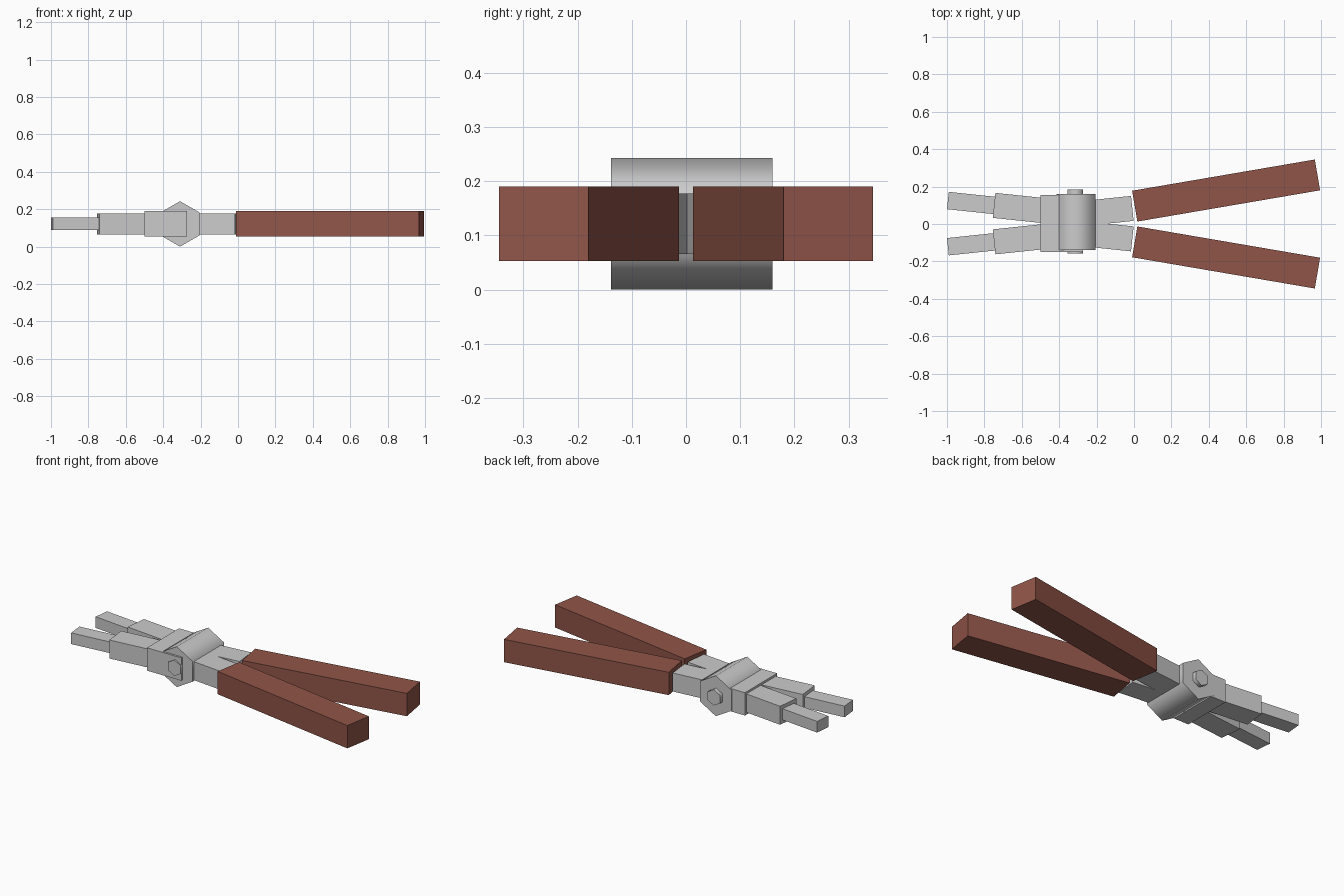
import bpy
import math
from mathutils import Matrix, Vector

if "Cube" in bpy.data.objects:
    bpy.data.objects.remove(bpy.data.objects["Cube"])

ZC = 0.1215          # height of the tool's mid plane
YC = 0.002           # mid line of the metal parts

brown = bpy.data.materials.new("grip_brown")
brown.diffuse_color = (0.28, 0.09, 0.065, 1)
brown.use_nodes = True
brown.node_tree.nodes["Principled BSDF"].inputs["Base Color"].default_value = brown.diffuse_color


def box(name, centre, size, angle=0.0, mat=None):
    bpy.ops.mesh.primitive_cube_add(size=1)
    ob = bpy.context.object
    ob.name = name
    ob.data.transform(Matrix.Diagonal((*size, 1)))
    ob.location = centre
    ob.rotation_euler.z = angle
    if mat:
        ob.data.materials.append(mat)
    return ob


def arm_pair(name, end, degrees, length, width, height, mid=YC, mat=None):
    """Two mirrored bars, each running from the middle of its end face."""
    for side, label in ((1, "back"), (-1, "front")):
        a = math.radians(degrees) * side
        start = Vector((end[0], mid + side * end[1], ZC))
        # bars always run in +x or -x, chosen by the sign of the length
        centre = start + Vector((math.cos(a), math.sin(a), 0)) * length / 2
        box(f"{name}_{label}", centre, (abs(length), width, height), a, mat)


def hex_bar(name, x, y0, y1, radius):
    """Six-sided bar along y with a corner pointing up."""
    bpy.ops.mesh.primitive_cylinder_add(vertices=6, radius=radius, depth=y1 - y0)
    ob = bpy.context.object
    ob.name = name
    ob.data.transform(Matrix.Rotation(math.radians(90), 4, 'X'))
    ob.location = (x, (y0 + y1) / 2, ZC)
    # soft sides, sharp caps
    bpy.ops.object.shade_smooth_by_angle(angle=math.radians(65))
    return ob


# Handles
arm_pair("handle", (0.004, 0.0955), 9.7, 0.991, 0.167, 0.137, mid=0, mat=brown)

# Metal shanks between handles and pivot
arm_pair("shank", (-0.009, 0.0815), 6, -0.27, 0.134, 0.111)

# Jaws and narrower tips
arm_pair("jaw", (-0.748, 0.0975), -6, 0.32, 0.134, 0.111)
arm_pair("jaw_tip", (-0.995, 0.1235), -6, 0.26, 0.093, 0.067)

# Pivot block, drum and bolt
box("pivot_block", (-0.386, 0.003, ZC), (0.228, 0.305, 0.137))
hex_bar("pivot_drum", -0.31, -0.138, 0.16, 0.1215)
hex_bar("pivot_bolt", -0.313, -0.157, 0.184, 0.048)
